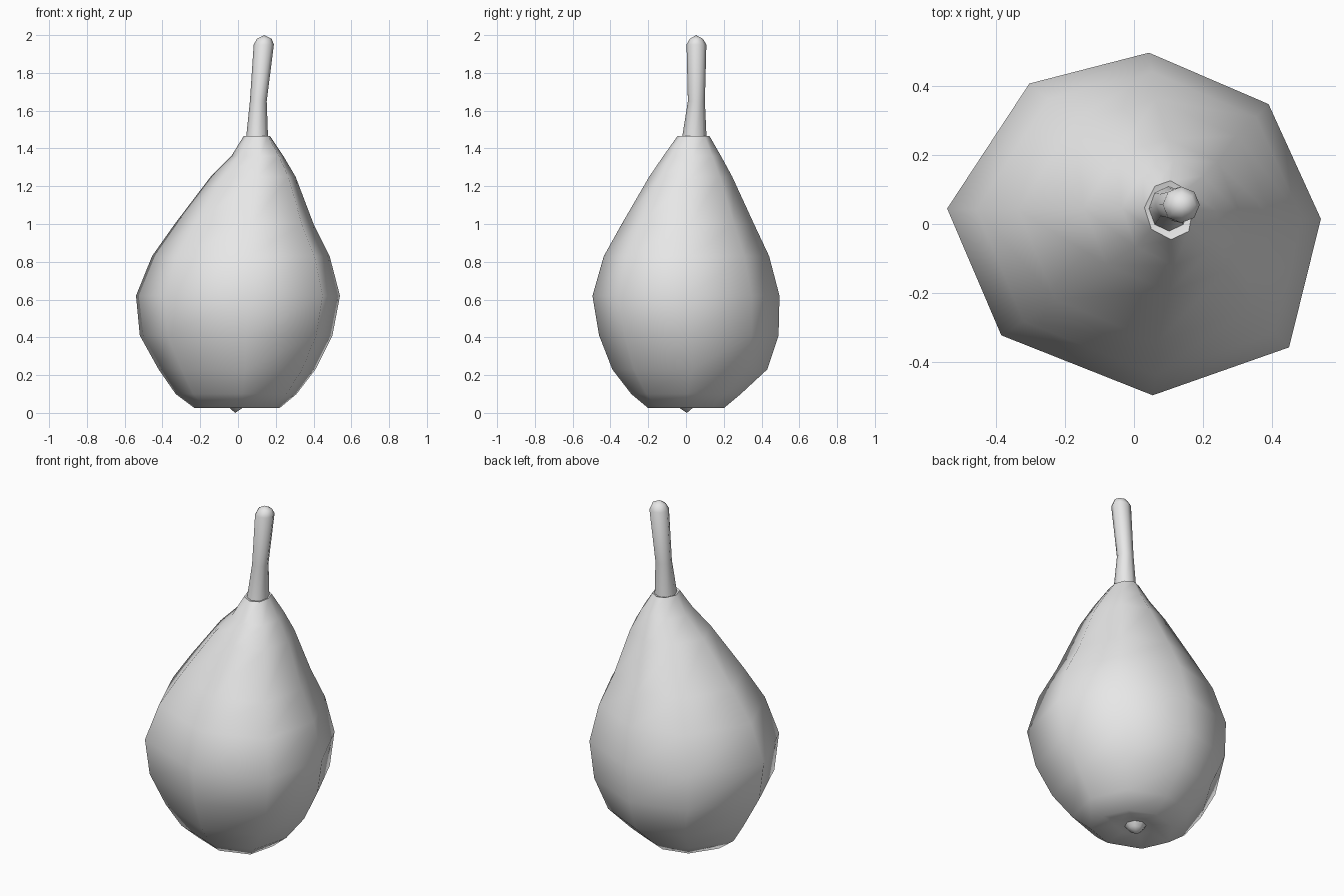
import bpy, bmesh, math

if "Cube" in bpy.data.objects:
    bpy.data.objects.remove(bpy.data.objects["Cube"], do_unlink=True)

grey = bpy.data.materials.new("plain grey")
grey.use_nodes = True
COLOUR = (0.8, 0.8, 0.8, 1)
grey.diffuse_color = COLOUR
grey.node_tree.nodes["Principled BSDF"].inputs["Base Color"].default_value = COLOUR


def loft(name, section, rings, start=None, end=None):
    """Skin a section through rings of (z, xmin, xmax, ymin, ymax), with optional end points."""
    bm = bmesh.new()
    loops = []
    for z, x0, x1, y0, y1 in rings:
        loops.append([bm.verts.new(((x0 + x1) / 2 + u * (x1 - x0) / 2,
                                    (y0 + y1) / 2 + v * (y1 - y0) / 2, z)) for u, v in section])
    n = len(section)
    for a, b in zip(loops, loops[1:]):
        for i in range(n):
            j = (i + 1) % n
            bm.faces.new((a[i], a[j], b[j], b[i]))
    for loop, tip in ((loops[0], start), (loops[-1], end)):
        if tip:
            p = bm.verts.new(tip)
            for i in range(n):
                bm.faces.new((loop[i], loop[(i + 1) % n], p))
        else:
            bm.faces.new(loop)
    bmesh.ops.recalc_face_normals(bm, faces=bm.faces)
    mesh = bpy.data.meshes.new(name)
    bm.to_mesh(mesh)
    bm.free()
    mesh.materials.append(grey)
    obj = bpy.data.objects.new(name, mesh)
    bpy.context.collection.objects.link(obj)
    bpy.ops.object.select_all(action="DESELECT")
    obj.select_set(True)
    bpy.context.view_layer.objects.active = obj
    bpy.ops.object.shade_smooth_by_angle(angle=math.radians(70))
    return obj


# Uneven eight-sided section of the fruit, and a regular one for the small parts
fruit_section = [(1, .03), (.72, .7), (.08, 1), (-.56, .82),
                 (-1, .09), (-.71, -.65), (.1, -1), (.83, -.72)]
round_section = [(math.cos(i * math.pi / 4), math.sin(i * math.pi / 4)) for i in range(8)]

# Fruit body, with a hollow base and a small dip around the stem
loft("pear_body", fruit_section, [
    (.05, -.11, .09, -.09, .09),
    (.025, -.23, .22, -.2, .2),
    (.1, -.33, .31, -.29, .29),
    (.23, -.42, .41, -.39, .43),
    (.41, -.52, .5, -.46, .49),
    (.62, -.54, .54, -.495, .495),
    (.83, -.455, .485, -.435, .44),
    (1.0, -.335, .4, -.34, .36),
    (1.25, -.145, .305, -.195, .245),
    (1.36, -.035, .24, -.12, .185),
    (1.465, .03, .17, -.045, .125),
], start=(-.01, 0, .055), end=(.1, .045, 1.44))

# Slightly leaning stem that widens towards the top
loft("stem", round_section, [
    (1.43, .04, .16, -.025, .11),
    (1.65, .063, .152, .01, .1),
    (1.95, .083, .19, .003, .108),
    (1.98, .1, .178, .02, .09),
], end=(.138, .053, 2.0))

# Dried blossom end under the fruit
loft("blossom_end", round_section, [
    (.055, -.07, .05, -.06, .06),
    (.03, -.05, .03, -.04, .04),
], end=(-.015, .005, 0))
